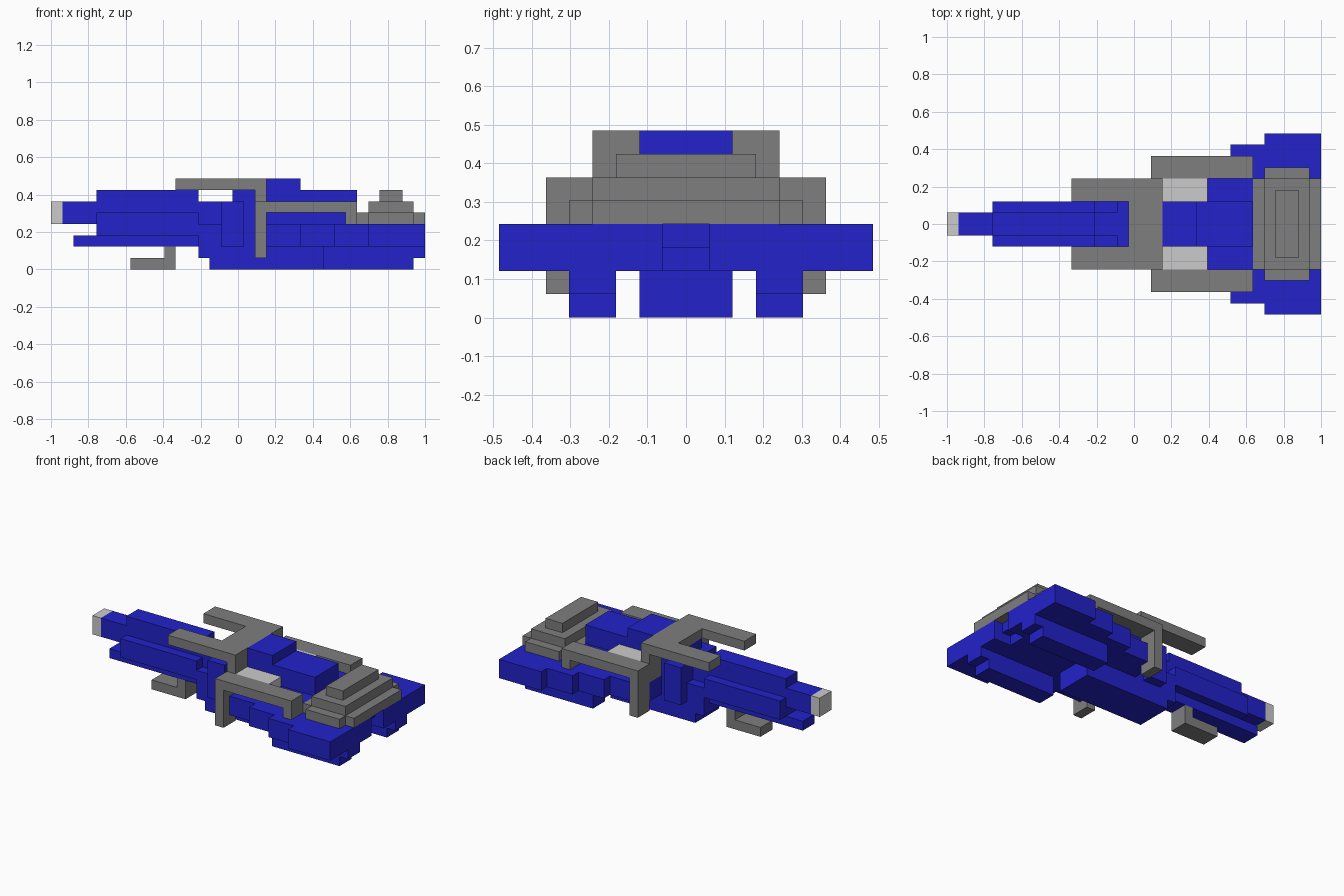
import bpy, bmesh

if "Cube" in bpy.data.objects:
    bpy.data.objects.remove(bpy.data.objects["Cube"])

U = 2 / 33  # block size of the grid the model is built on


def material(name, rgb):
    m = bpy.data.materials.new(name)
    m.diffuse_color = (*rgb, 1)
    m.use_nodes = True
    m.node_tree.nodes["Principled BSDF"].inputs["Base Color"].default_value = m.diffuse_color
    return m


BLUE = material("blue", (0.016, 0.016, 0.6))
GREY = material("grey", (0.21, 0.21, 0.21))
LIGHT = material("light grey", (0.6, 0.6, 0.6))


def box(name, mat, x, y, z):
    """Box from block ranges; x counts from the muzzle, y from the middle."""
    bm = bmesh.new()
    bmesh.ops.create_cube(bm, size=1)
    for v in bm.verts:
        v.co = ((x[v.co.x > 0]) * U - 1, y[v.co.y > 0] * U, z[v.co.z > 0] * U)
    me = bpy.data.meshes.new(name)
    bm.to_mesh(me)
    bm.free()
    me.materials.append(mat)
    ob = bpy.data.objects.new(name, me)
    bpy.context.collection.objects.link(ob)
    return ob


def mid(name, mat, x, half, z):
    """Box centred across the width."""
    return box(name, mat, x, (-half, half), z)


def pair(name, mat, x, y, z):
    """Two boxes mirrored left and right."""
    box(name + "_left", mat, x, y, z)
    box(name + "_right", mat, x, (-y[1], -y[0]), z)


# Barrel
mid("barrel_tip", LIGHT, (0, 1), 1, (4, 6))
mid("barrel", BLUE, (1, 15), 1, (4, 6))
mid("barrel_top", BLUE, (4, 13), 1, (5, 7))
mid("barrel_sleeve", BLUE, (4, 13), 2, (3, 5))
mid("lower_rod", BLUE, (2, 13), 1, (2, 3))

# Hook below the barrel
mid("hook_foot", GREY, (7, 11), 1, (0, 1))
mid("hook_post", GREY, (10, 11), 1, (1, 2))

# Neck
mid("neck_base", BLUE, (13, 18), 2, (1, 4))
mid("neck_column", BLUE, (15, 18), 2, (2, 6))
mid("neck_top", BLUE, (16, 18), 2, (6, 7))
pair("neck_side", BLUE, (15, 17), (2, 3), (2, 6))

# Forked bridge on top
pair("fork_arm", GREY, (11, 16), (2, 4), (7, 8))
mid("bridge", GREY, (16, 19), 4, (7, 8))
mid("bridge_wall", GREY, (18, 19), 4, (4, 7))

# Hull, widening in steps to the rear
mid("hull_front", BLUE, (18, 22), 4, (2, 4))
pair("hull_front_side", BLUE, (19, 22), (4, 5), (2, 4))
mid("hull_middle", BLUE, (22, 25), 6, (2, 4))
mid("hull_rear", BLUE, (25, 28), 7, (2, 4))
mid("hull_tail", BLUE, (28, 31), 8, (2, 4))
pair("hull_tail_end", BLUE, (31, 33), (1, 8), (2, 4))
mid("tail_notch_top", BLUE, (31, 32), 1, (3, 4))

# Cabin and roof
mid("cabin_lower", BLUE, (19, 27), 4, (4, 5))
mid("cabin_window", LIGHT, (19, 23), 4, (5, 6))
mid("cabin_core", BLUE, (23, 27), 2, (5, 6))
mid("roof", BLUE, (19, 27), 2, (6, 7))
mid("roof_hatch", BLUE, (19, 22), 2, (7, 8))

# Side rails
pair("rail", GREY, (18, 27), (4, 6), (5, 6))
pair("rail_front_post", GREY, (18, 19), (4, 6), (1, 5))
pair("rail_rear_post", GREY, (26, 27), (4, 6), (4, 5))

# Stepped rear deck
mid("deck_base", GREY, (27, 33), 4, (4, 5))
pair("deck_wing", GREY, (28, 32), (4, 5), (4, 5))
mid("deck_step", GREY, (28, 32), 4, (5, 6))
mid("deck_ridge", GREY, (29, 31), 3, (6, 7))

# Keel and rear runners
mid("keel", BLUE, (14, 24), 2, (0, 2))
pair("runner_upper", BLUE, (24, 33), (3, 5), (1, 2))
pair("runner_lower", BLUE, (24, 32), (3, 5), (0, 1))
